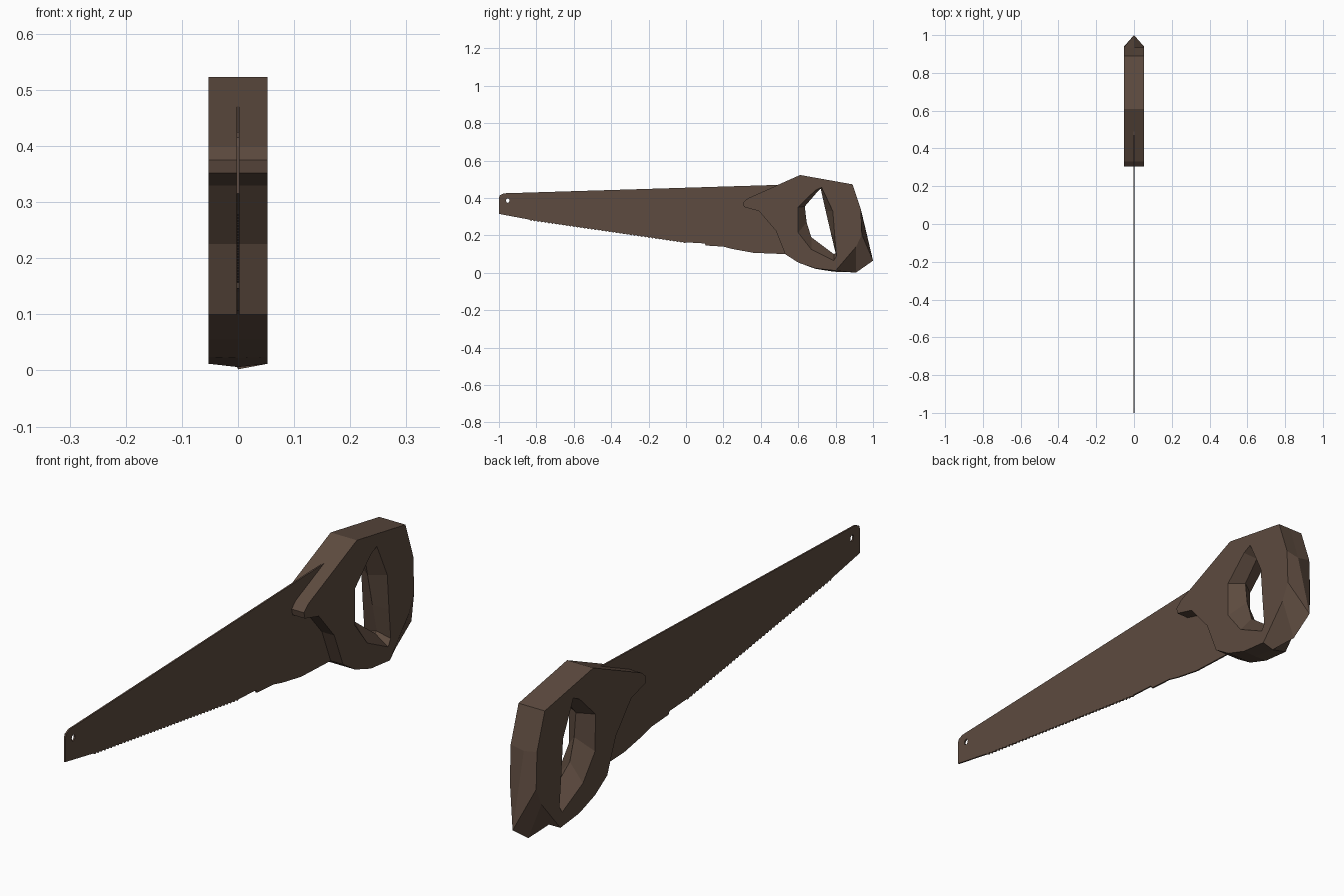
import bpy, bmesh, math

if "Cube" in bpy.data.objects:
    bpy.data.objects.remove(bpy.data.objects["Cube"])

brown = bpy.data.materials.new("dark_brown")
brown.diffuse_color = (0.11, 0.07, 0.05, 1)
brown.use_nodes = True
brown.node_tree.nodes["Principled BSDF"].inputs["Base Color"].default_value = brown.diffuse_color


def build(name, loops):
    """Each loop is a list of cross-section rings, running from +x to -x.
    Rings are joined into walls and the two flat sides are filled."""
    bm = bmesh.new()
    ends = ([], [])
    for rings in loops:
        verts = [[bm.verts.new((x, y, z)) for y, z in pts] for x, pts in rings]
        n = len(verts[0])
        for a, b in zip(verts, verts[1:]):
            for i in range(n):
                j = (i + 1) % n
                bm.faces.new((a[i], a[j], b[j], b[i]))
        for ring, edges in ((verts[0], ends[0]), (verts[-1], ends[1])):
            edges += [bm.edges.get((ring[i], ring[(i + 1) % n])) for i in range(n)]
    for edges in ends:
        bmesh.ops.triangle_fill(bm, edges=edges, use_beauty=True)
    bmesh.ops.recalc_face_normals(bm, faces=bm.faces)
    # merge the flat side triangles into clean faces
    bmesh.ops.dissolve_limit(bm, angle_limit=0.002, verts=bm.verts, edges=bm.edges)
    mesh = bpy.data.meshes.new(name)
    bm.to_mesh(mesh)
    bm.free()
    mesh.materials.append(brown)
    obj = bpy.data.objects.new(name, mesh)
    bpy.context.collection.objects.link(obj)
    return obj


# Handle: flat sides with a ridge along the rear and bottom, and a ridged grip hole
W = 0.053
front = [(0.61, 0.523), (0.33, 0.398), (0.305, 0.375), (0.31, 0.352),
         (0.39, 0.33), (0.48, 0.225), (0.53, 0.10), (0.60, 0.055)]
side = front + [(0.69, 0.024), (0.80, 0.012), (0.91, 0.14), (0.94, 0.205),
                (0.935, 0.34), (0.89, 0.473)]
ridge = front + [(0.69, 0.022), (0.79, 0.006), (0.91, 0.002), (1.0, 0.065),
                 (0.935, 0.33), (0.89, 0.473)]
hole_side = [(0.725, 0.457), (0.69, 0.44), (0.598, 0.35), (0.60, 0.215), (0.67, 0.125),
             (0.79, 0.065), (0.805, 0.09), (0.795, 0.20), (0.785, 0.33)]
hole_ridge = [(0.72, 0.45), (0.70, 0.43), (0.635, 0.355), (0.645, 0.27), (0.67, 0.19),
              (0.79, 0.10), (0.80, 0.105), (0.775, 0.21), (0.747, 0.33)]
build("handle", [[(W, side), (0, ridge), (-W, side)],
                 [(W, hole_side), (0, hole_ridge), (-W, hole_side)]])

# Blade: tapering plate with small teeth along the lower edge
T = 0.003
teeth = []
count = 44
for i in range(count):
    y = -0.84 + 0.84 * i / count
    z = 0.285 - 0.122 * i / count
    teeth += [(y, z), (y + 0.012, z - 0.007)]
outline = ([(0.49, 0.47), (-0.975, 0.425), (-0.995, 0.415), (-1.0, 0.40), (-1.0, 0.315)]
           + teeth
           + [(0.0, 0.163), (0.10, 0.157), (0.105, 0.146), (0.20, 0.14), (0.25, 0.127),
              (0.36, 0.107), (0.53, 0.10), (0.57, 0.15), (0.57, 0.40)])
hang_hole = [(-0.953 + 0.01 * math.cos(k * math.pi / 4),
              0.386 + 0.012 * math.sin(k * math.pi / 4)) for k in range(8)]
build("blade", [[(T, outline), (-T, outline)], [(T, hang_hole), (-T, hang_hole)]])
